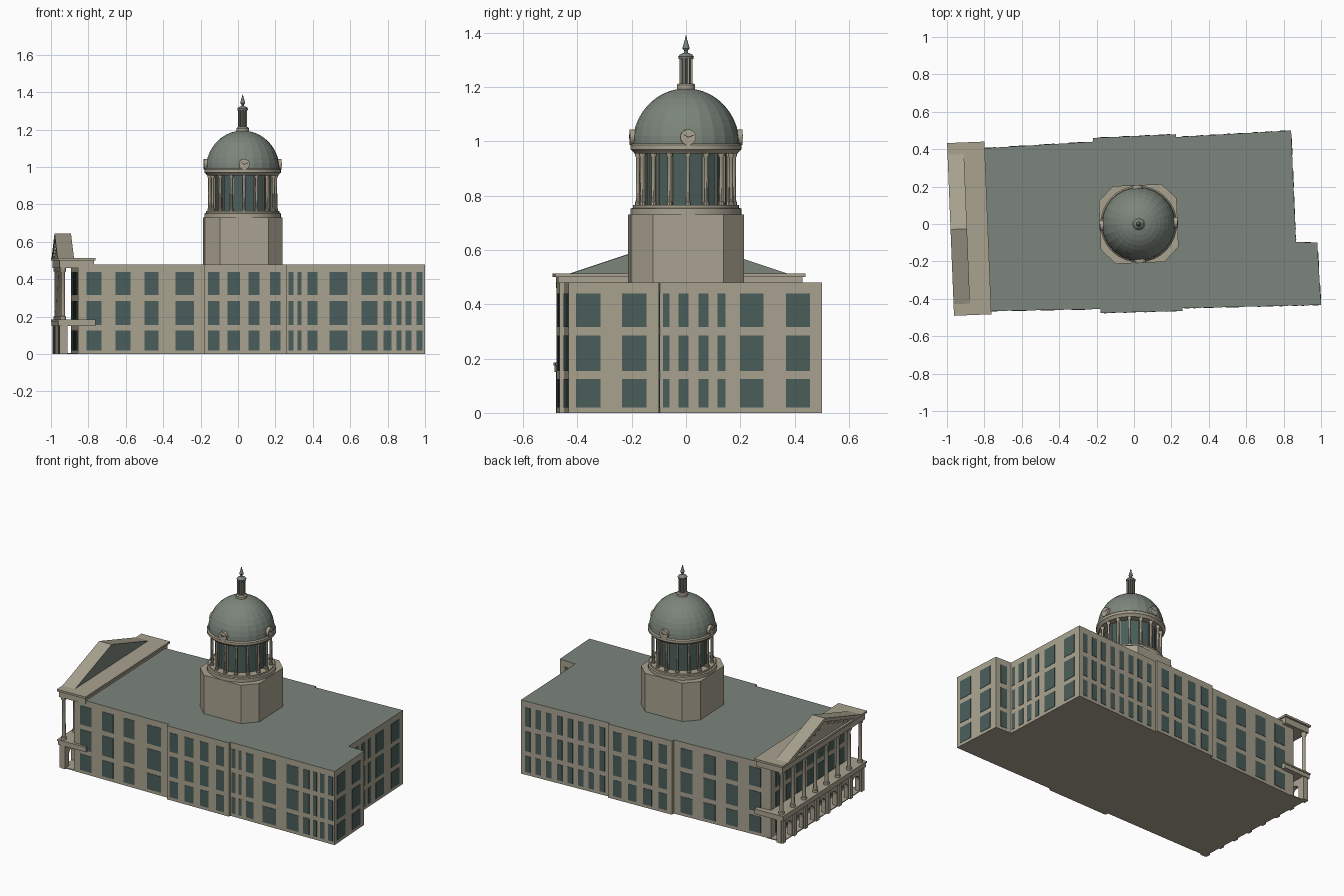
import bpy, bmesh, math
from mathutils import Matrix, Vector

if "Cube" in bpy.data.objects:
    bpy.data.objects.remove(bpy.data.objects["Cube"])


def material(name, rgb):
    m = bpy.data.materials.new(name)
    m.diffuse_color = (*rgb, 1)
    m.use_nodes = True
    m.node_tree.nodes["Principled BSDF"].inputs["Base Color"].default_value = m.diffuse_color
    return m


STONE = material("stone", (0.40, 0.365, 0.28))
ROOF = material("grey_green_roof", (0.20, 0.235, 0.20))
GLASS = material("dark_glass", (0.068, 0.112, 0.104))
DARK = material("clock_hands", (0.03, 0.035, 0.035))

TILT = Matrix.Rotation(math.radians(2.3), 4, 'Z')
PORTICO = Matrix.Translation((-0.881, -0.025, 0)) @ TILT
TOWER = Matrix.Translation((0.025, 0, 0)) @ TILT


def finish(name, bm, mats, place=Matrix(), smooth=None):
    bmesh.ops.recalc_face_normals(bm, faces=bm.faces)
    me = bpy.data.meshes.new(name)
    bm.to_mesh(me)
    bm.free()
    ob = bpy.data.objects.new(name, me)
    bpy.context.collection.objects.link(ob)
    ob.matrix_world = place
    for m in mats:
        me.materials.append(m)
    if smooth:
        bpy.ops.object.select_all(action='DESELECT')
        ob.select_set(True)
        bpy.context.view_layer.objects.active = ob
        bpy.ops.object.shade_smooth_by_angle(angle=math.radians(smooth))
    return ob


def add_box(bm, lo, hi, m=Matrix()):
    lo, hi = Vector(lo), Vector(hi)
    mat = m @ Matrix.Translation((lo + hi) / 2) @ Matrix.Diagonal((*(hi - lo), 1))
    bmesh.ops.create_cube(bm, size=1, matrix=mat)


def add_prism(bm, pts, lo, hi, axis='z'):
    """Extrude an outline: (x, y) along z, or (y, z) along x."""
    at = (lambda p, h: (p[0], p[1], h)) if axis == 'z' else (lambda p, h: (h, p[0], p[1]))
    a = [bm.verts.new(at(p, lo)) for p in pts]
    b = [bm.verts.new(at(p, hi)) for p in pts]
    bm.faces.new(a)
    bm.faces.new(b)
    for i in range(len(pts)):
        j = (i + 1) % len(pts)
        bm.faces.new((a[i], a[j], b[j], b[i]))


def add_lathe(bm, profile, n, cx=0, cy=0):
    """Turn an (r, z) profile round the vertical axis."""
    rings = []
    for r, z in profile:
        rings.append([bm.verts.new((cx + r * math.cos(2 * math.pi * i / n),
                                    cy + r * math.sin(2 * math.pi * i / n), z)) for i in range(n)])
    for a, b in zip(rings, rings[1:]):
        for i in range(n):
            j = (i + 1) % n
            bm.faces.new((a[i], a[j], b[j], b[i]))
    bm.faces.new(rings[0])
    bm.faces.new(rings[-1])


def lathe(name, profile, n, mat, smooth=None):
    bm = bmesh.new()
    add_lathe(bm, profile, n)
    return finish(name, bm, [mat], TOWER, smooth)


# Main block: stone walls, flat roof
outline = [(-0.855, -0.467), (-0.18, -0.455), (-0.18, -0.476), (0.26, -0.465), (0.26, -0.45),
           (1.0, -0.433), (0.98, -0.10), (0.866, -0.096), (0.84, 0.50), (0.225, 0.465),
           (0.225, 0.48), (-0.22, 0.46), (-0.22, 0.44), (-0.892, 0.40)]
bm = bmesh.new()
add_prism(bm, outline, 0, 0.48)
bm.normal_update()
bmesh.ops.recalc_face_normals(bm, faces=bm.faces)
for f in bm.faces:
    f.material_index = 1 if f.normal.z > 0.9 else 0
finish("main_block", bm, [STONE, ROOF])


# Windows: three rows of thin plates along each wall
def even(lo, hi, n, fill):
    step = (hi - lo) / n
    return [(lo + step * (i + 0.5 - fill / 2), lo + step * (i + 0.5 + fill / 2)) for i in range(n)]


ROWS = [(0.02, 0.125), (0.155, 0.285), (0.317, 0.44)]
walls = [  # wall start index, running axis, window spans on that axis
    (0, 0, [(-.81, -.73), (-.655, -.575), (-.5, -.425), (-.335, -.235)]),
    (2, 0, [(-.16, -.10), (-.055, .01), (.055, .115), (.17, .227)]),
    (4, 0, [(.27, .297), (.318, .34), (.372, .425), (.49, .585), (.66, .745), (.778, .82),
            (.848, .874), (.896, .928), (.955, .987)]),
    (5, 1, [(-.405, -.315), (-.235, -.146)]),
    (6, 0, [(.90, .945)]),
    (7, 1, [(-.085, -.06), (-.028, .01), (.046, .083), (.116, .146), (.198, .286), (.368, .456)]),
    (8, 0, even(0.24, 0.83, 8, 0.5)),
    (10, 0, even(-0.21, 0.215, 4, 0.56)),
    (12, 0, even(-0.86, -0.23, 4, 0.52)),
    (13, 1, even(-0.43, 0.37, 7, 0.6)),
]
bm = bmesh.new()
for k, axis, spans in walls:
    p, q = Vector(outline[k]), Vector(outline[(k + 1) % len(outline)])
    d = q - p
    m = Matrix.Translation((*p, 0)) @ Matrix.Rotation(math.atan2(d.y, d.x), 4, 'Z')
    for s in spans:
        t = sorted((c - p[axis]) / d[axis] * d.length for c in s)
        for lo, hi in ROWS:
            add_box(bm, (t[0], -0.002, lo), (t[1], 0.002, hi), m)
finish("windows", bm, [GLASS])

# Portico: floor, balcony and entablature slabs
bm = bmesh.new()
add_box(bm, (-0.08, -0.44, 0), (0.03, 0.43, 0.006))
finish("portico_floor", bm, [STONE], PORTICO)
bm = bmesh.new()
add_box(bm, (-0.097, -0.455, 0.15), (0.1, 0.455, 0.175))
add_box(bm, (-0.1, -0.46, 0.175), (0.1, 0.46, 0.185))
finish("balcony", bm, [STONE], PORTICO)
bm = bmesh.new()
add_box(bm, (-0.092, -0.45, 0.46), (0.092, 0.45, 0.5))
add_box(bm, (-0.1, -0.462, 0.5), (0.1, 0.462, 0.513))
finish("entablature", bm, [STONE], PORTICO)

# Ground arcade: wall with seven arched openings
BAYS, HALF = 7, 0.43
step = 2 * HALF / BAYS
prof = [(-HALF - 0.02, 0.15), (-HALF - 0.02, 0)]
for i in range(BAYS):
    c = -HALF + step * (i + 0.5)
    prof.append((c - 0.04, 0))
    for k in range(9):
        a = math.pi * (1 - k / 8)
        prof.append((c + 0.04 * math.cos(a), 0.075 + 0.04 * math.sin(a)))
    prof.append((c + 0.04, 0))
prof += [(HALF + 0.02, 0), (HALF + 0.02, 0.15)]
bm = bmesh.new()
add_prism(bm, prof, -0.08, -0.05, 'x')
for i in range(BAYS + 1):
    c = -HALF + step * i
    add_box(bm, (-0.092, c - 0.015, 0), (-0.08, c + 0.015, 0.15))
finish("arcade", bm, [STONE], PORTICO)

# Portico columns with base and capital
bm = bmesh.new()
for i in range(BAYS + 1):
    add_lathe(bm, [(0.017, 0.185), (0.017, 0.2), (0.012, 0.204), (0.0105, 0.435),
                   (0.017, 0.446), (0.017, 0.46)], 12, -0.072, -HALF + step * i)
finish("portico_columns", bm, [STONE], PORTICO, 35)

# Pediment: gable with grey-green back, raking cornice and small blocks
W, Z0, H = 0.4, 0.513, 0.133
bm = bmesh.new()
add_prism(bm, [(-W, Z0), (W, Z0), (0, Z0 + H)], -0.086, -0.012, 'x')
bmesh.ops.recalc_face_normals(bm, faces=bm.faces)
for f in bm.faces:
    f.material_index = 1 if f.normal.x > 0.9 else 0
finish("pediment", bm, [STONE, ROOF], PORTICO)
bm = bmesh.new()
add_prism(bm, [(-W, Z0), (-W + 0.07, Z0), (0, Z0 + H - 0.023), (W - 0.07, Z0), (W, Z0),
               (0, Z0 + H)], -0.1, -0.086, 'x')
for s in (-1, 1):
    for i in range(1, 6):
        y, z = s * i * 0.052, Z0 + H - 0.03 - i * 0.052 * H / W
        add_box(bm, (-0.098, y - 0.007, z - 0.008), (-0.086, y + 0.007, z + 0.006))
finish("raking_cornice", bm, [STONE], PORTICO)

# Tower base: chamfered square
A, B = 0.208, 0.13
bm = bmesh.new()
add_prism(bm, [(-B, -A), (B, -A), (A, -B), (A, B), (B, A), (-B, A), (-A, B), (-A, -B)], 0.47, 0.73)
finish("tower_base", bm, [STONE], TOWER)

# Drum: rings, glazed core, sixteen columns
lathe("drum_base_ring", [(0.205, 0.73), (0.205, 0.752), (0.196, 0.755), (0.196, 0.766)], 32, STONE, 30)
lathe("drum_glass", [(0.15, 0.766), (0.15, 0.965)], 16, GLASS)
lathe("drum_cornice", [(0.19, 0.955), (0.198, 0.965), (0.205, 0.97), (0.205, 0.986),
                       (0.198, 0.992)], 32, STONE, 30)
bm = bmesh.new()
for i in range(16):
    a = 2 * math.pi * i / 16
    add_lathe(bm, [(0.012, 0.766), (0.012, 0.776), (0.0085, 0.779), (0.0075, 0.94),
                   (0.012, 0.948), (0.012, 0.96)], 10, 0.177 * math.cos(a), 0.177 * math.sin(a))
    # slim mullion on the glass corner
    add_box(bm, (0.144, -0.004, 0.766), (0.154, 0.004, 0.96), Matrix.Rotation(a, 4, 'Z'))
finish("drum_columns", bm, [STONE], TOWER, 35)

# Dome
lathe("dome", [(0.197 * math.cos(t), 0.988 + 0.207 * math.sin(t))
               for t in [math.radians(81) * k / 9 for k in range(10)]], 24, ROOF)

# Four clocks round the dome foot
face, hands = bmesh.new(), bmesh.new()
for k in range(4):
    m = Matrix.Rotation(k * math.pi / 2, 4, 'Z') @ Matrix.Translation((0.196, 0, 1.015))
    bmesh.ops.create_cone(face, cap_ends=True, segments=20, radius1=0.029, radius2=0.029, depth=0.024,
                          matrix=m @ Matrix.Rotation(math.pi / 2, 4, 'Y'))
    for ang, ln in ((60, 0.018), (-70, 0.022)):
        add_box(hands, (0.011, -0.0015, 0), (0.0135, 0.0015, ln),
                m @ Matrix.Rotation(math.radians(ang), 4, 'X'))
finish("clock_faces", face, [STONE], TOWER)
finish("clock_hands", hands, [DARK], TOWER)

# Lantern and finial
lathe("lantern_base", [(0.034, 1.185), (0.034, 1.207), (0.027, 1.213)], 16, STONE, 30)
lathe("lantern_core", [(0.018, 1.21), (0.018, 1.305)], 12, GLASS)
bm = bmesh.new()
for i in range(8):
    a = 2 * math.pi * (i + 0.5) / 8
    add_lathe(bm, [(0.0045, 1.21), (0.0045, 1.305)], 8, 0.021 * math.cos(a), 0.021 * math.sin(a))
finish("lantern_columns", bm, [STONE], TOWER, 50)
lathe("lantern_cap", [(0.027, 1.303), (0.029, 1.312), (0.022, 1.32), (0.009, 1.326)], 16, ROOF, 30)
lathe("finial", [(0.008, 1.322), (0.006, 1.332), (0.013, 1.342), (0.011, 1.352),
                 (0.005, 1.372), (0.001, 1.389)], 12, ROOF, 40)
